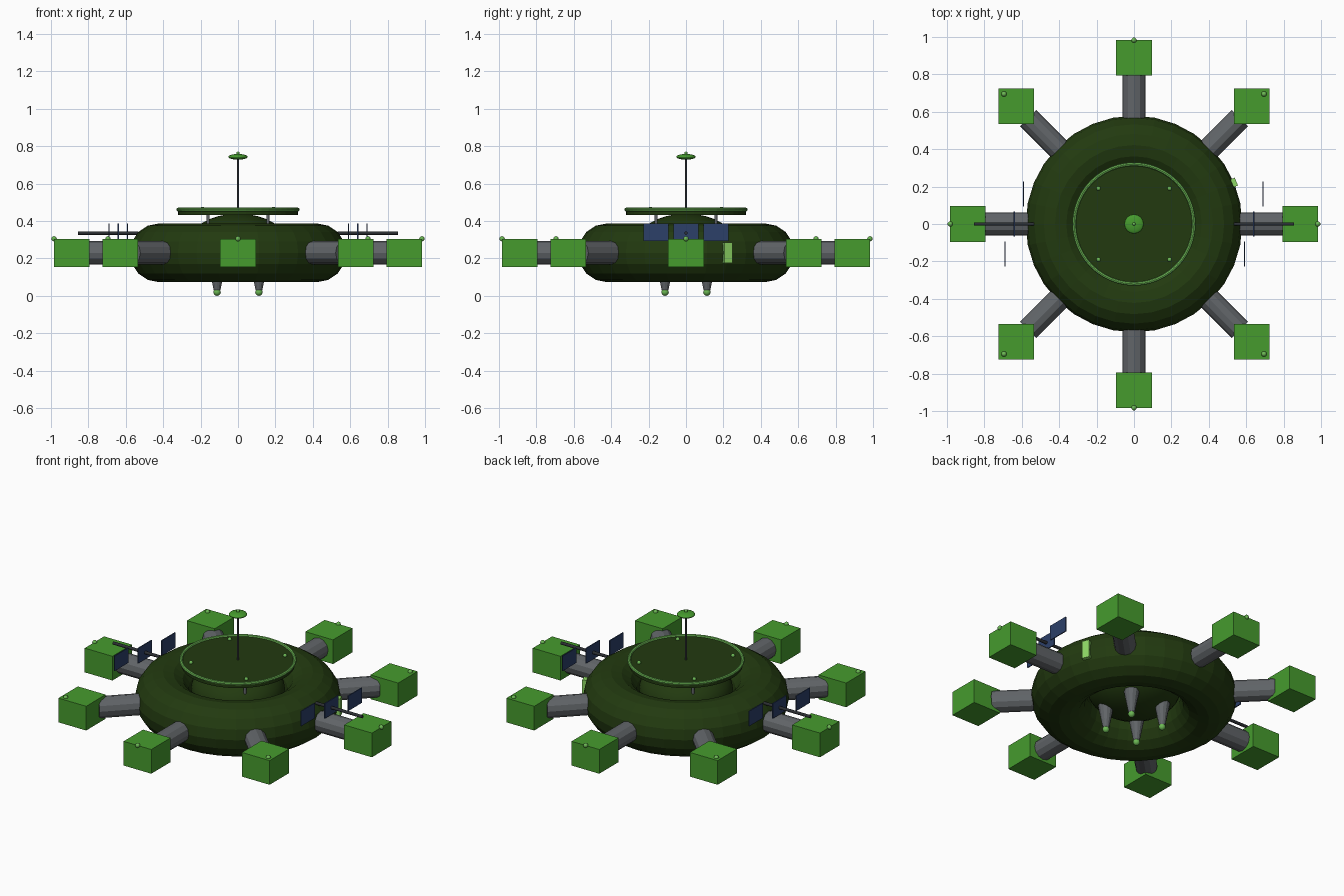
import bpy
from math import cos, sin, pi

cube = bpy.data.objects.get("Cube")
if cube:
    bpy.data.objects.remove(cube, do_unlink=True)


def material(name, r, g, b):
    m = bpy.data.materials.new(name)
    m.use_nodes = True
    m.diffuse_color = (r, g, b, 1)
    bsdf = next(n for n in m.node_tree.nodes if n.type == 'BSDF_PRINCIPLED')
    bsdf.inputs["Base Color"].default_value = (r, g, b, 1)
    bsdf.inputs["Roughness"].default_value = 0.6
    return m


hull = material("dark hull green", 0.016, 0.042, 0.005)
green = material("bright green", 0.061, 0.33, 0.027)
light = material("light green", 0.15, 0.48, 0.09)
hatch_green = material("pale hatch green", 0.27, 0.68, 0.13)
grey = material("metal grey", 0.12, 0.13, 0.14)
dark = material("dark metal", 0.025, 0.028, 0.033)
blue = material("panel blue", 0.025, 0.05, 0.14)


def finish(name, mat, smooth=False):
    ob = bpy.context.object
    ob.name = name
    ob.data.materials.append(mat)
    if smooth:
        bpy.ops.object.shade_smooth_by_angle()
    return ob


def box(name, mat, loc, size, turn=0):
    bpy.ops.mesh.primitive_cube_add(size=1, location=loc, rotation=(0, 0, turn))
    bpy.context.object.scale = size
    return finish(name, mat)


def tube(name, mat, loc, r1, r2, length, rot=(0, 0, 0), sides=12):
    bpy.ops.mesh.primitive_cone_add(vertices=sides, radius1=r1, radius2=r2,
                                    depth=length, location=loc, rotation=rot)
    return finish(name, mat)


def ball(name, mat, loc, r, squash=1, segs=12, rings=8):
    bpy.ops.mesh.primitive_uv_sphere_add(segments=segs, ring_count=rings,
                                         radius=r, location=loc)
    bpy.context.object.scale.z = squash
    return finish(name, mat, True)


def ring(name, mat, z, major, minor, segs, sides):
    bpy.ops.mesh.primitive_torus_add(major_radius=major, minor_radius=minor,
                                     major_segments=segs, minor_segments=sides,
                                     location=(0, 0, z))
    return finish(name, mat)


# Main ring body and flattened core
ring("ring_hull", hull, 0.23, 0.422, 0.157, 32, 16)
ball("core", hull, (0, 0, 0.28), 0.265, 0.6, 32, 16)

# Top deck with rim
tube("deck", hull, (0, 0, 0.447), 0.32, 0.32, 0.028, sides=48)
ring("deck_rim", light, 0.461, 0.32, 0.01, 48, 8)

# Deck posts, deck lights and thrusters at the four corners
for sx in (-1, 1):
    for sy in (-1, 1):
        tube("deck_post", grey, (sx * 0.16, sy * 0.16, 0.395), 0.008, 0.008, 0.09)
        ball("deck_light", light, (sx * 0.19, sy * 0.19, 0.464), 0.012)
        tube("thruster", grey, (sx * 0.112, sy * 0.112, 0.1), 0.018, 0.045, 0.14)
        ball("thruster_tip", light, (sx * 0.112, sy * 0.112, 0.02), 0.02)

# Antenna mast and dish
tube("mast", dark, (0, 0, 0.6), 0.006, 0.006, 0.29)
ball("mast_dish", green, (0, 0, 0.743), 0.052, 0.3, 16, 8)
ball("mast_tip", light, (0, 0, 0.762), 0.009)

# Eight arms, each with an upright pod and a beacon
for i in range(8):
    a = i * pi / 4
    cx, cy = cos(a), sin(a)
    tube("arm", grey, (cx * 0.65, cy * 0.65, 0.23), 0.062, 0.062, 0.3,
         (0, pi / 2, a))
    box("pod", green, (cx * 0.89, cy * 0.89, 0.23), (0.19, 0.19, 0.15))
    ball("beacon", light, (cx * 0.983, cy * 0.983, 0.305), 0.014)

# Solar wings on both sides, panels stepped along the boom
for side in (-1, 1):
    tube("panel_boom", dark, (side * 0.695, 0, 0.335), 0.009, 0.009, 0.32,
         (0, pi / 2, 0))
    for k in (-1, 0, 1):
        box("solar_panel", blue, (side * 0.64 + k * 0.05, k * 0.16, 0.339),
            (0.006, 0.135, 0.093))

# Single hatch on the ring's outer wall
turn = pi / 8
box("hatch", hatch_green, (0.58 * cos(turn), 0.58 * sin(turn), 0.23),
    (0.025, 0.045, 0.11), turn)
